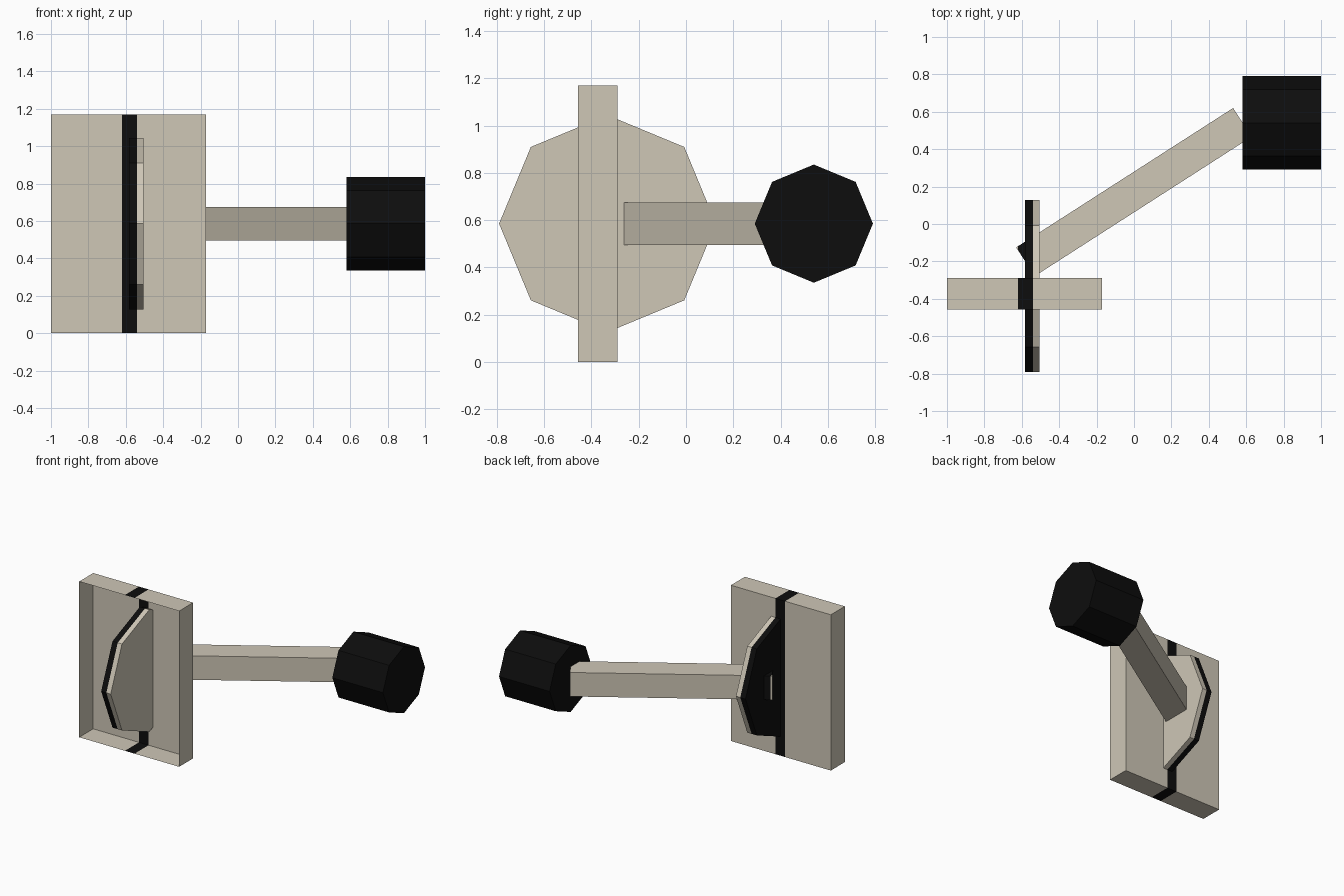
import bpy, bmesh, math
from mathutils import Matrix, Vector

if "Cube" in bpy.data.objects:
    bpy.data.objects.remove(bpy.data.objects["Cube"])


def material(name, rgb):
    m = bpy.data.materials.new(name)
    m.diffuse_color = (*rgb, 1.0)
    m.use_nodes = True
    m.node_tree.nodes["Principled BSDF"].inputs["Base Color"].default_value = m.diffuse_color
    return m


STONE = material("warm_beige", (0.62, 0.57, 0.47))
BLACK = material("black", (0.004, 0.004, 0.004))
BAND = (-0.62, -0.54)  # x range of the painted black band


def finish(name, bm, banded=True):
    """Cut the painted band into the mesh and colour faces by x position."""
    if banded:
        for x in BAND:
            geom = bm.verts[:] + bm.edges[:] + bm.faces[:]
            bmesh.ops.bisect_plane(bm, geom=geom, plane_co=(x, 0, 0), plane_no=(1, 0, 0))
    mesh = bpy.data.meshes.new(name)
    mesh.materials.append(STONE)
    mesh.materials.append(BLACK)
    for f in bm.faces:
        x = f.calc_center_median().x
        f.material_index = int(not banded or BAND[0] < x < BAND[1])
    bm.to_mesh(mesh)
    bm.free()
    ob = bpy.data.objects.new(name, mesh)
    bpy.context.collection.objects.link(ob)
    return ob


def box(centre, size, angle=0.0):
    bm = bmesh.new()
    mat = (Matrix.Translation(centre) @ Matrix.Rotation(angle, 4, 'Z')
           @ Matrix.Diagonal((*size, 1)))
    bmesh.ops.create_cube(bm, size=1, matrix=mat)
    return bm


def octagon(x0, x1, y, z, radius):
    """Eight-sided prism lying along x."""
    bm = bmesh.new()
    mat = Matrix.Translation(((x0 + x1) / 2, y, z)) @ Matrix.Rotation(math.pi / 2, 4, 'Y')
    bmesh.ops.create_cone(bm, cap_ends=True, segments=8, radius1=radius,
                          radius2=radius, depth=x1 - x0, matrix=mat)
    return bm


MID_Z = 0.585

# Wall plate: shallow tray, open at the front
plate = box((-0.585, -0.373, MID_Z), (0.83, 0.166, 1.17))
plate.normal_update()
front = [f for f in plate.faces if f.normal.y < -0.9]
bmesh.ops.delete(plate, geom=front, context='FACES_ONLY')
finish("wall_plate", plate)

# Thin octagonal disc crossing the plate
finish("disc", octagon(-0.583, -0.504, -0.332, MID_Z, 0.459))

# Square arm running diagonally from disc to knob
a, b = Vector((-0.63, -0.125)), Vector((0.53, 0.62))
width = 0.183
along = (b - a).normalized()
side = Vector((along.y, -along.x))
mid = (a + b) / 2 + side * width / 2
finish("arm", box((mid.x, mid.y, MID_Z), ((b - a).length, width, 0.18),
                  math.atan2(along.y, along.x)))

# Black octagonal knob
finish("knob", octagon(0.58, 1.0, 0.541, MID_Z, 0.25), banded=False)
